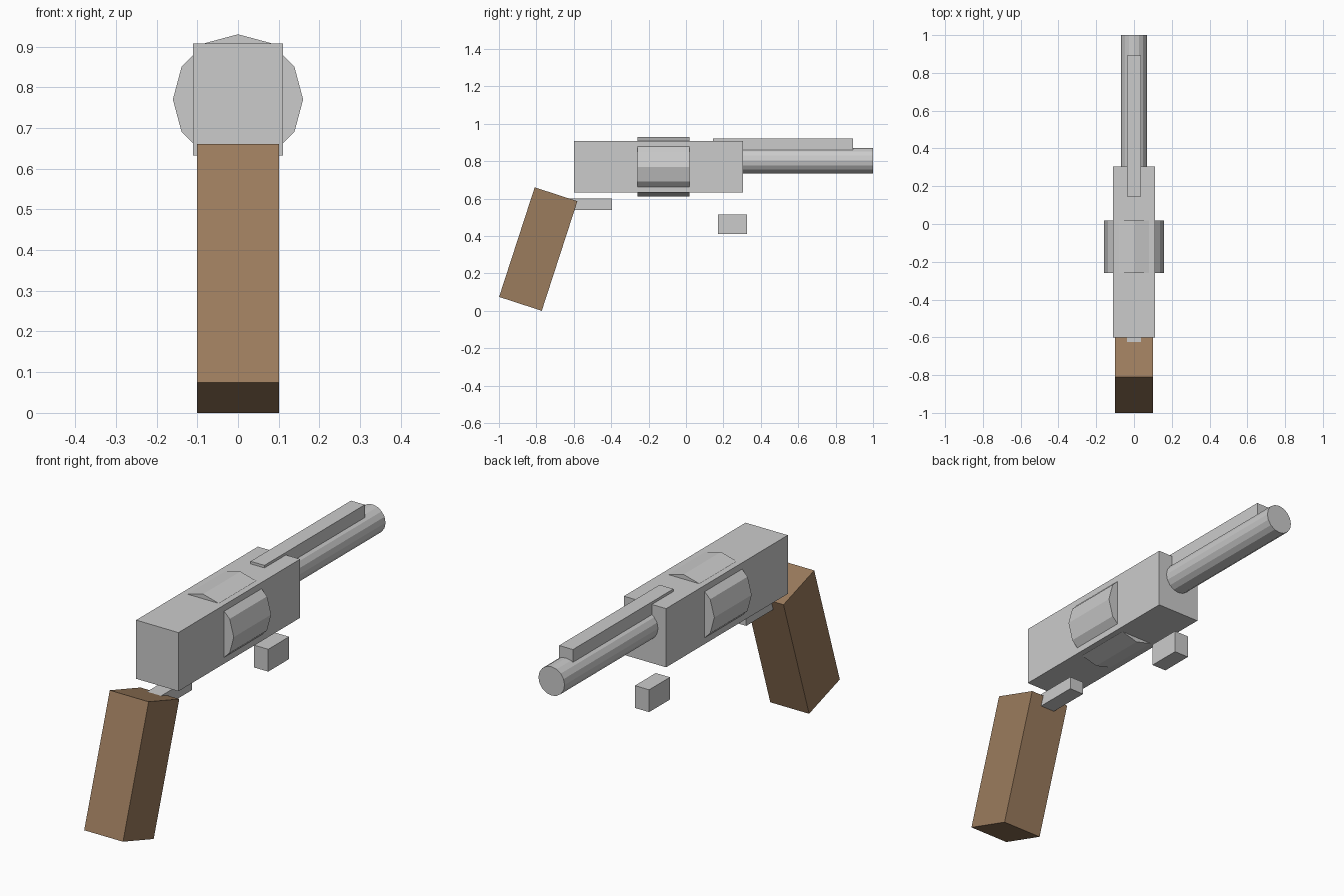
import bpy
from math import radians

if "Cube" in bpy.data.objects:
    bpy.data.objects.remove(bpy.data.objects["Cube"])


def block(name, x, y, z, tilt=0):
    """Box from half width x and (min, max) ranges in y and z, tilted about x."""
    centre = (0, sum(y) / 2, sum(z) / 2)
    bpy.ops.mesh.primitive_cube_add(size=1, location=centre)
    ob = bpy.context.object
    ob.name = name
    ob.scale = (2 * x, y[1] - y[0], z[1] - z[0])
    bpy.ops.object.transform_apply(location=False, rotation=False, scale=True)
    ob.rotation_euler.x = radians(tilt)
    return ob


def rod(name, sides, radius, y, z):
    """Flat-sided cylinder lying along y."""
    bpy.ops.mesh.primitive_cylinder_add(
        vertices=sides, radius=radius, depth=y[1] - y[0],
        location=(0, sum(y) / 2, z), rotation=(radians(90), 0, 0))
    bpy.context.object.name = name


# Metal body, drum and barrel
block("frame", 0.11, (-0.60, 0.305), (0.632, 0.908))
rod("drum", 12, 0.16, (-0.26, 0.018), 0.77)
rod("barrel", 16, 0.068, (0.25, 1.0), 0.803)
block("top_rib", 0.036, (0.145, 0.892), (0.86, 0.92))

# Small blocks below the frame
block("trigger_block", 0.037, (0.172, 0.327), (0.41, 0.515))
block("grip_link", 0.037, (-0.64, -0.395), (0.54, 0.60))

# Leaning wooden grip
grip = block("grip", 0.101, (-0.91, -0.67), (0.022, 0.638), tilt=-18)
wood = bpy.data.materials.new("wood")
wood.diffuse_color = (0.33, 0.20, 0.11, 1)
wood.use_nodes = True
wood.node_tree.nodes["Principled BSDF"].inputs["Base Color"].default_value = wood.diffuse_color
grip.data.materials.append(wood)
